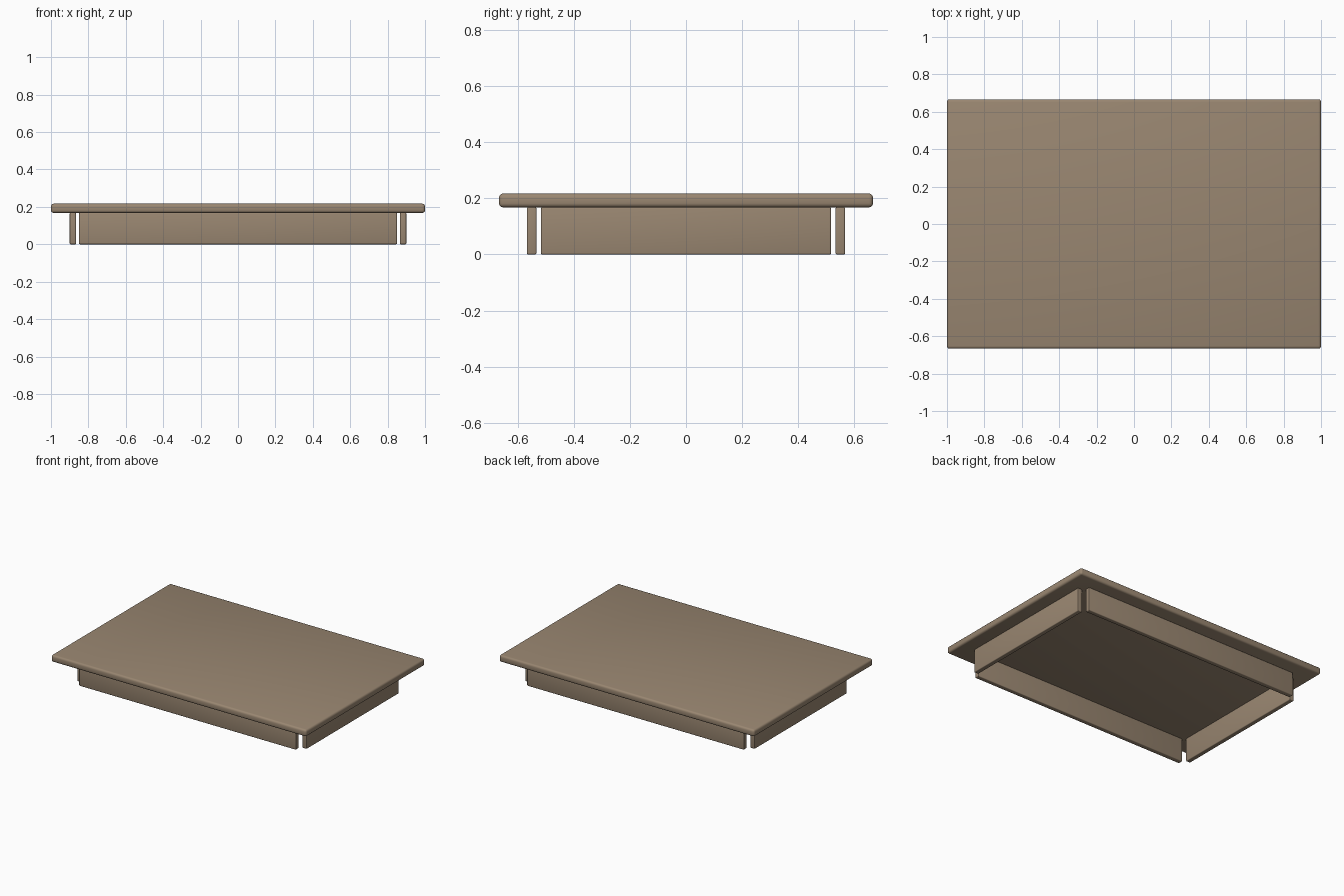
import bpy

# Remove the default cube
cube = bpy.data.objects.get("Cube")
if cube:
    bpy.data.objects.remove(cube, do_unlink=True)

# Single wood colour
COLOUR = (0.32, 0.24, 0.165, 1.0)
wood = bpy.data.materials.new("brown_wood")
wood.use_nodes = True
wood.diffuse_color = COLOUR
bsdf = wood.node_tree.nodes["Principled BSDF"]
bsdf.inputs["Base Color"].default_value = COLOUR
bsdf.inputs["Roughness"].default_value = 0.7


def board(name, size, centre, rounding):
    """A softly rounded, smooth shaded plank."""
    bpy.ops.mesh.primitive_cube_add(size=1, location=centre)
    ob = bpy.context.object
    ob.name = name
    ob.scale = size
    bpy.ops.object.transform_apply(location=False, rotation=False, scale=True)
    ob.data.materials.append(wood)
    bevel = ob.modifiers.new("rounded_edges", "BEVEL")
    bevel.width = rounding
    bevel.segments = 3
    bevel.limit_method = "NONE"
    bevel.harden_normals = False
    bpy.ops.object.shade_smooth()
    return ob


APRON_HEIGHT = 0.168
TOP_THICKNESS = 0.049
APRON_THICKNESS = 0.034

# Table top
board("table_top", (2.0, 1.333, TOP_THICKNESS),
      (0, 0, APRON_HEIGHT + TOP_THICKNESS / 2), 0.014)

# Long aprons at the front and back
for name, side in (("front_apron", -1), ("back_apron", 1)):
    board(name, (1.70, APRON_THICKNESS, APRON_HEIGHT),
          (0, side * 0.55, APRON_HEIGHT / 2), 0.005)

# Short aprons at the two ends, leaving open corners
for name, side in (("left_apron", 1), ("right_apron", -1)):
    board(name, (APRON_THICKNESS, 1.033, APRON_HEIGHT),
          (side * 0.883, 0, APRON_HEIGHT / 2), 0.005)
